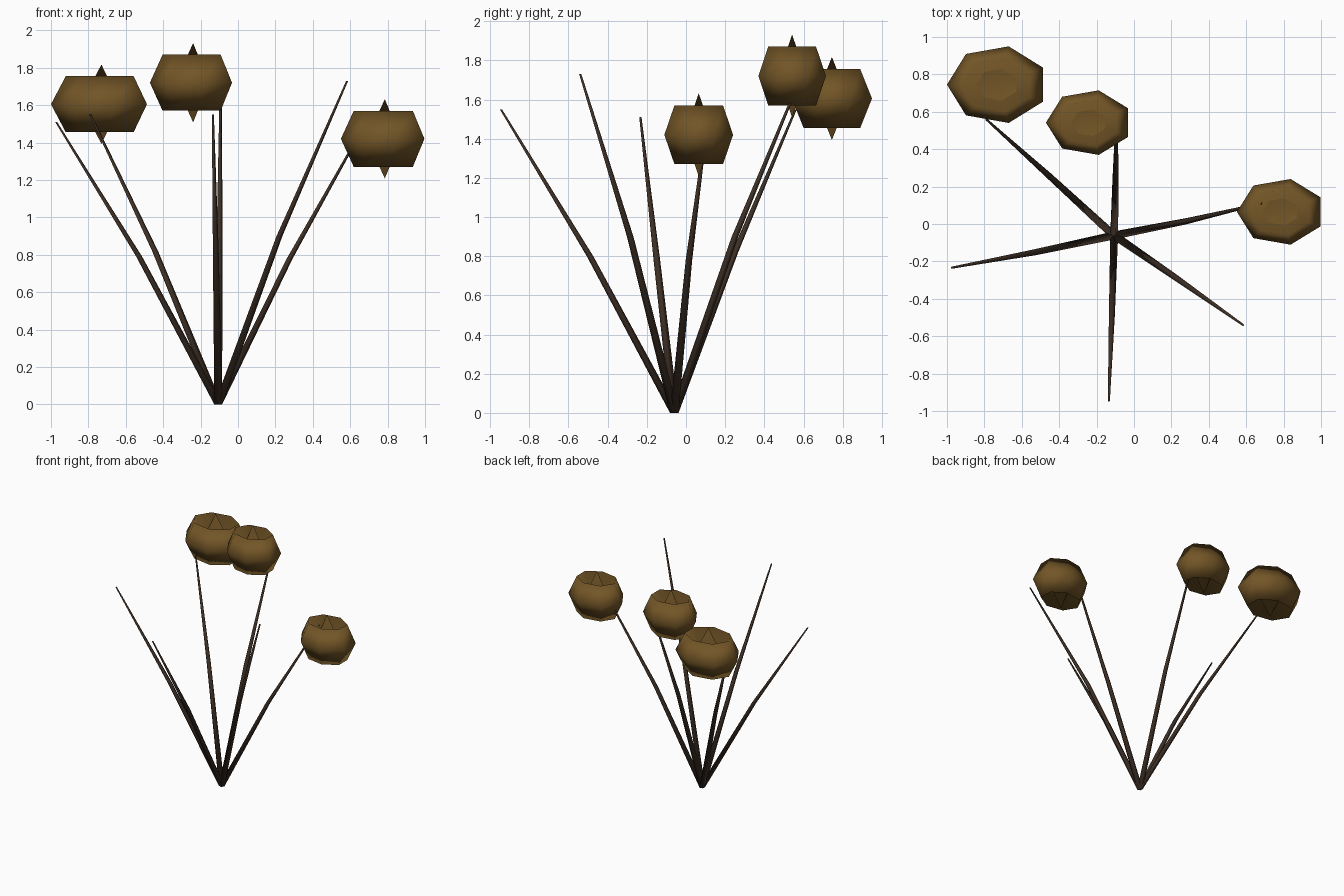
import bpy, math

if "Cube" in bpy.data.objects:
    bpy.data.objects.remove(bpy.data.objects["Cube"])


def material(name, color):
    m = bpy.data.materials.new(name)
    m.diffuse_color = (*color, 1.0)
    m.use_nodes = True
    m.node_tree.nodes["Principled BSDF"].inputs["Base Color"].default_value = m.diffuse_color
    return m


STEM = material("dark bark brown", (0.046, 0.028, 0.018))
HEAD = material("dry golden brown", (0.171, 0.092, 0.020))


def add_mesh(name, verts, faces, mat):
    me = bpy.data.meshes.new(name)
    me.from_pydata(verts, [], faces)
    me.materials.append(mat)
    for p in me.polygons:
        p.use_smooth = True
    ob = bpy.data.objects.new(name, me)
    bpy.context.collection.objects.link(ob)
    return ob


def ring(c, rx, ry, n, start=0.0):
    return [(c[0] + rx * math.cos(start + 2 * math.pi * i / n),
             c[1] + ry * math.sin(start + 2 * math.pi * i / n), c[2])
            for i in range(n)]


def bands(rings, n):
    return [(r * n + i, r * n + (i + 1) % n, (r + 1) * n + (i + 1) % n, (r + 1) * n + i)
            for r in range(rings - 1) for i in range(n)]


# Tapered stems fanning out of one root, each with a bend halfway up
ROOT = (-0.108, -0.06, 0.0)
STEMS = [
    ((-0.53, -0.15, 0.79), (-0.973, -0.233, 1.51)),
    ((-0.445, 0.25, 0.82), (-0.79, 0.56, 1.55)),
    ((-0.12, -0.49, 0.80), (-0.135, -0.945, 1.55)),
    ((-0.10, 0.25, 0.90), (-0.093, 0.58, 1.70)),
    ((0.22, -0.285, 0.90), (0.583, -0.54, 1.73)),
    ((0.275, 0.015, 0.78), (0.68, 0.11, 1.50)),
]
N = 5
for k, (mid, tip) in enumerate(STEMS):
    verts = []
    for c, r in ((ROOT, 0.023), (mid, 0.0175), (tip, 0.006)):
        verts += ring(c, r, r, N)
    faces = bands(3, N) + [tuple(reversed(range(N))), tuple(range(2 * N, 3 * N))]
    add_mesh(f"stem_{k + 1}", verts, faces, STEM)

# Seed heads: seven-sided barrel, hollowed by two crossing cones
# (each pole spike widens down to the opposite rim)
HEADS = [
    ((-0.73, 0.745, 1.605), (0.270, 0.210, 0.212)),
    ((-0.24, 0.542, 1.72), (0.231, 0.177, 0.212)),
    ((0.785, 0.065, 1.42), (0.235, 0.180, 0.212)),
]
S = 7
for k, (c, (rx, ry, rz)) in enumerate(HEADS):
    verts = []
    for a in (-45, 0, 45):
        h, w = math.sin(math.radians(a)), math.cos(math.radians(a))
        verts += ring((c[0], c[1], c[2] + rz * h), rx * w, ry * w, S, math.pi)
    verts += [(c[0], c[1], c[2] + rz), (c[0], c[1], c[2] - rz)]
    top, bottom = 3 * S, 3 * S + 1
    faces = bands(3, S)
    for i in range(S):
        j = (i + 1) % S
        faces.append((j, i, top))                        # lower rim to upper spike
        faces.append((2 * S + i, 2 * S + j, bottom))     # upper rim to lower spike
    add_mesh(f"seed_head_{k + 1}", verts, faces, HEAD)
